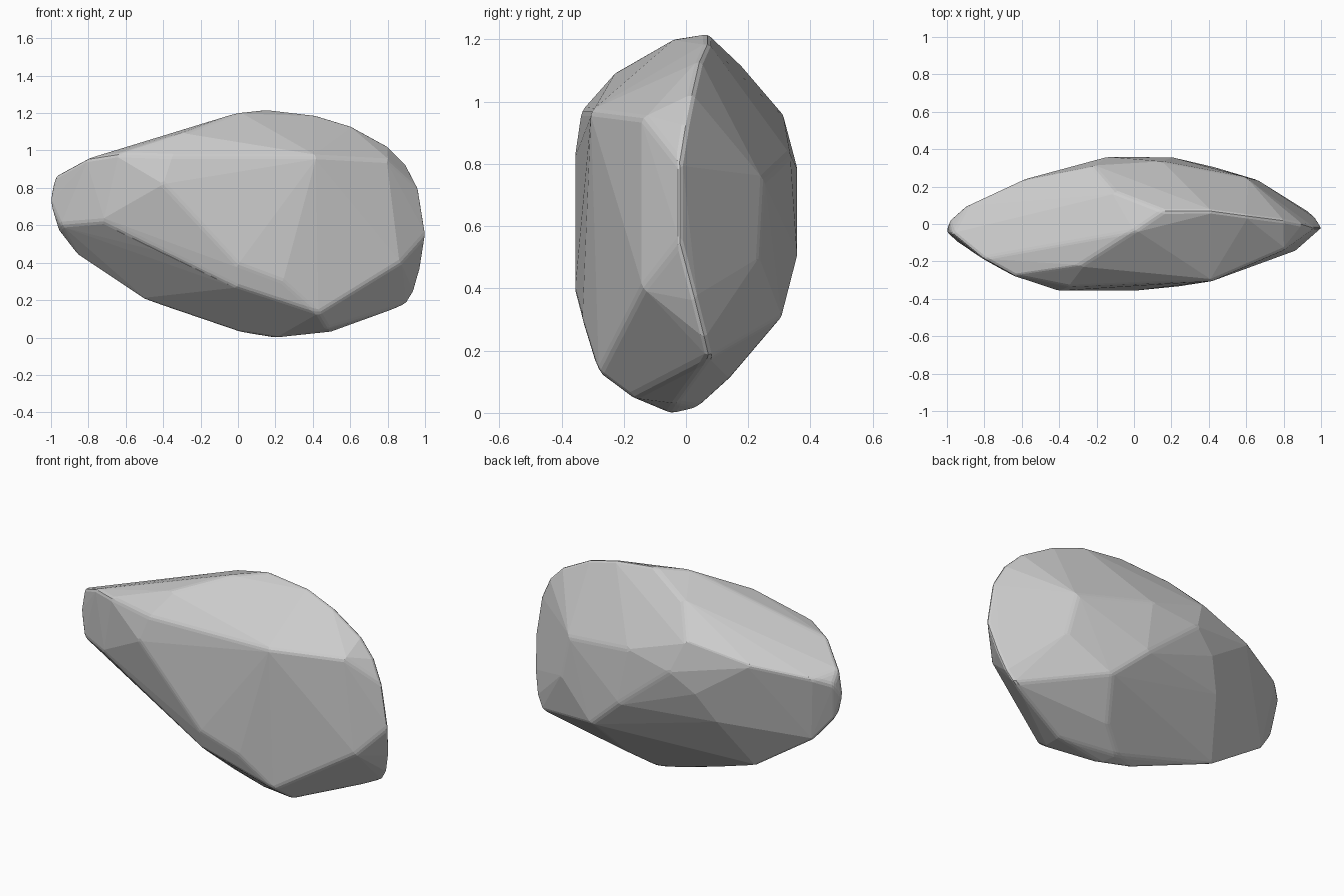
import bpy, bmesh

# Key corners of the boulder, grouped by where they sit
crest = [(.16, .07, 1.22), (0, -.04, 1.203), (-.28, -.22, 1.1), (-.1, .17, 1.125),
         (.42, .07, 1.19), (.6, .045, 1.135), (.8, .02, 1.025), (.9, 0, .925)]
front = [(-.4, -.357, .82), (0, -.357, .39), (-.65, -.275, .98), (-.35, -.335, .97),
         (.42, -.305, .97), (.24, -.333, .3), (.43, -.28, .13), (.8, -.14, .95),
         (.87, -.14, .4), (0, -.32, .27), (-.72, -.235, .62), (-.42, -.26, .46)]
back = [(-.14, .359, .78), (.2, .359, .5), (.41, .31, .31), (-.22, .31, .965),
        (.15, .335, .83), (.6, .25, .75), (-.28, .315, .67), (-.37, .24, .5),
        (-.6, .235, .89), (.66, .235, .5)]
ends = [(1.005, -.02, .55), (.965, -.02, .8), (.975, .03, .36), (.94, .06, .24),
        (.9, .075, .175), (-1.005, -.04, .72), (-.975, -.05, .865), (-.985, .02, .8),
        (-.81, -.185, .955), (-.9, .095, .84), (-.95, -.09, .6), (-.96, -.02, .57),
        (-.86, .03, .44)]
underside = [(.2, -.05, -.002), (0, -.02, .03), (.48, -.17, .048), (.5, -.03, .03),
             (-.5, .05, .2), (.3, .14, .11), (.15, .04, .02)]

# Boulder: convex hull, flat faces
mesh = bpy.data.meshes.new("boulder")
bm = bmesh.new()
for group in (crest, front, back, ends, underside):
    for p in group:
        bm.verts.new(p)
bmesh.ops.convex_hull(bm, input=bm.verts[:])
loose = [v for v in bm.verts if not v.link_faces]
bmesh.ops.delete(bm, geom=loose, context='VERTS')
bmesh.ops.dissolve_limit(bm, angle_limit=.03, verts=bm.verts[:], edges=bm.edges[:])
bmesh.ops.recalc_face_normals(bm, faces=bm.faces[:])
bm.to_mesh(mesh)
bm.free()
boulder = bpy.data.objects.new("boulder", mesh)
bpy.context.collection.objects.link(boulder)

# Slightly worn edges
bev = boulder.modifiers.new("worn_edges", 'BEVEL')
bev.width = .02
bev.segments = 2
bev.limit_method = 'ANGLE'
bev.angle_limit = .3
